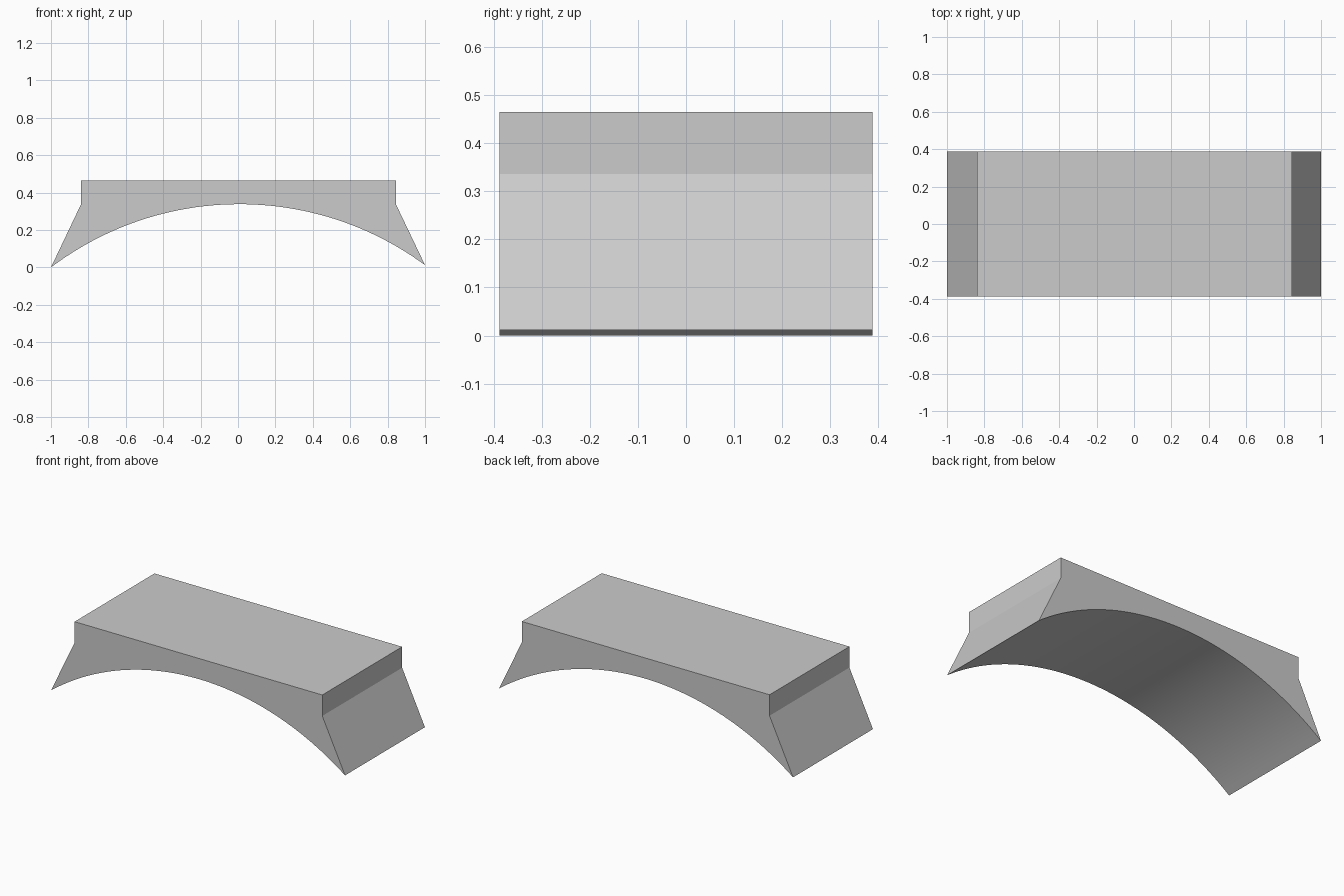
import bpy, bmesh, math
from mathutils import Vector

if "Cube" in bpy.data.objects:
    bpy.data.objects.remove(bpy.data.objects["Cube"])

DEPTH = 0.776
LEFT, CROWN, RIGHT = Vector((-1, 0)), Vector((0, 0.338)), Vector((1, 0.012))
SEGMENTS = 48


def circle_through(a, b, c):
    """Centre and radius of the circle through three points."""
    d = 2 * (a.x * (b.y - c.y) + b.x * (c.y - a.y) + c.x * (a.y - b.y))
    x = (a.length_squared * (b.y - c.y) + b.length_squared * (c.y - a.y)
         + c.length_squared * (a.y - b.y)) / d
    y = (a.length_squared * (c.x - b.x) + b.length_squared * (a.x - c.x)
         + c.length_squared * (b.x - a.x)) / d
    centre = Vector((x, y))
    return centre, (a - centre).length


# Arched underside, from the left foot to the right foot
centre, radius = circle_through(LEFT, CROWN, RIGHT)
start, end = (math.atan2(*(p - centre).yx) for p in (LEFT, RIGHT))
profile = []
for i in range(SEGMENTS + 1):
    t = start + (end - start) * i / SEGMENTS
    profile.append((centre.x + radius * math.cos(t), centre.y + radius * math.sin(t)))

# Sloping feet, short upright ends and flat deck
profile += [(0.845, 0.336), (0.845, 0.465), (-0.84, 0.465), (-0.84, 0.336)]

# Extrude the profile across the width
bm = bmesh.new()
face = bm.faces.new([bm.verts.new((x, -DEPTH / 2, z)) for x, z in profile])
result = bmesh.ops.extrude_face_region(bm, geom=[face])
moved = [v for v in result["geom"] if isinstance(v, bmesh.types.BMVert)]
bmesh.ops.translate(bm, verts=moved, vec=(0, DEPTH, 0))
bmesh.ops.recalc_face_normals(bm, faces=bm.faces)
mesh = bpy.data.meshes.new("arched_bridge")
bm.to_mesh(mesh)
bm.free()

bridge = bpy.data.objects.new("arched_bridge", mesh)
bpy.context.collection.objects.link(bridge)

grey = bpy.data.materials.new("light_grey")
grey.diffuse_color = (0.6, 0.6, 0.6, 1)
grey.use_nodes = True
grey.node_tree.nodes["Principled BSDF"].inputs["Base Color"].default_value = grey.diffuse_color
mesh.materials.append(grey)

# Smooth arch with sharp corners
bpy.context.view_layer.objects.active = bridge
bridge.select_set(True)
bpy.ops.object.shade_smooth_by_angle(angle=math.radians(20))
